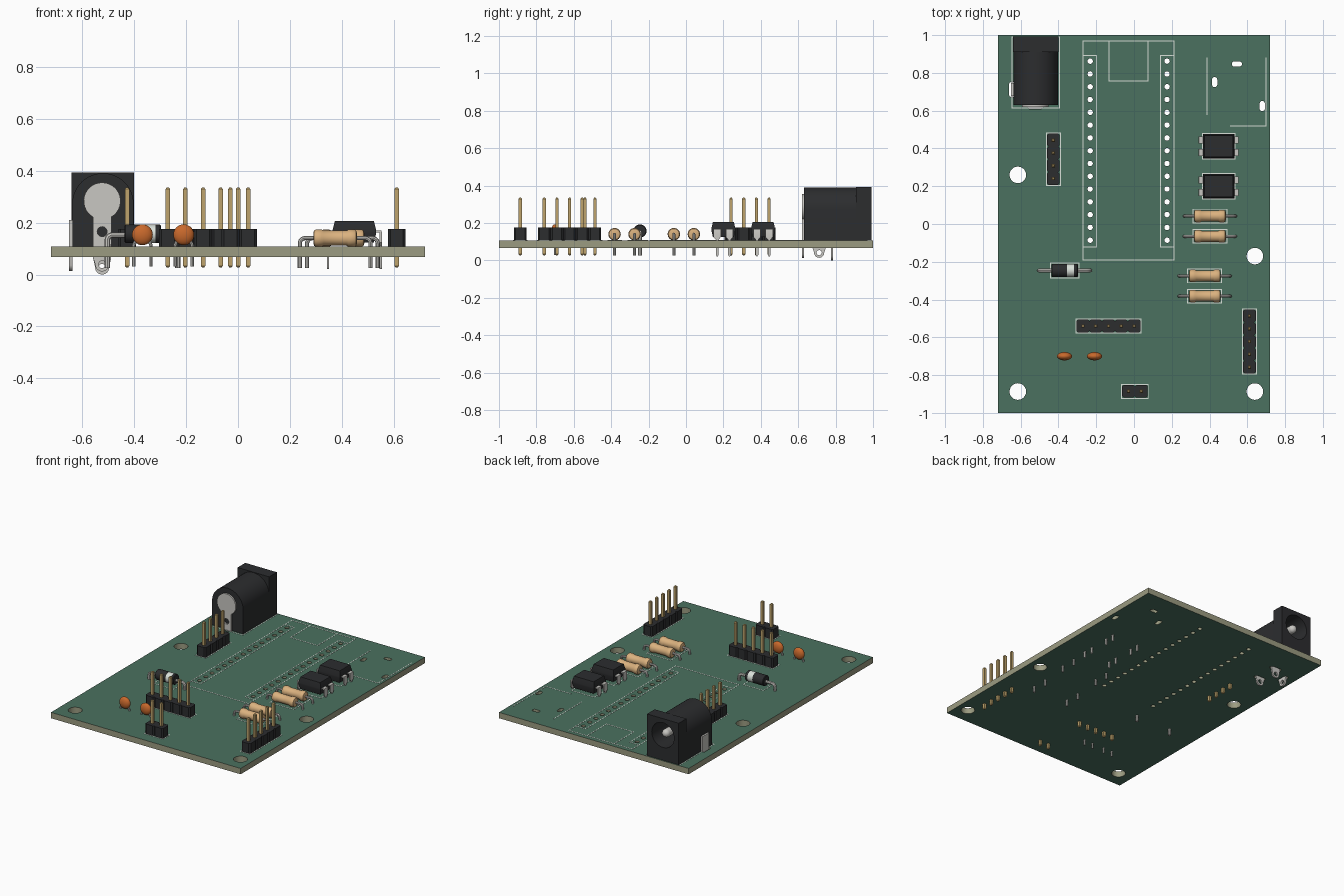
import bpy, bmesh
from math import pi, sin, cos, radians
from mathutils import Matrix, Vector

if "Cube" in bpy.data.objects:
    bpy.data.objects.remove(bpy.data.objects["Cube"])

TOP = 0.107      # upper face of the board
P = 0.0677       # pin pitch


def material(name, r, g, b):
    m = bpy.data.materials.new(name)
    m.diffuse_color = (r, g, b, 1)
    m.use_nodes = True
    m.node_tree.nodes["Principled BSDF"].inputs["Base Color"].default_value = m.diffuse_color
    return m


GREEN = material("mask_green", 0.07, 0.165, 0.115)
TAN = material("core_tan", 0.33, 0.33, 0.22)
BLACK = material("black_plastic", 0.025, 0.026, 0.028)
GOLD = material("gold_pins", 0.52, 0.37, 0.15)
METAL = material("tin", 0.58, 0.57, 0.54)
BEIGE = material("beige", 0.7, 0.44, 0.21)
ORANGE = material("orange", 0.58, 0.14, 0.025)
WHITE = material("print_white", 0.7, 0.75, 0.7)


def finish(name, bm, *mats):
    """Turn a bmesh into a smooth-by-angle object."""
    bmesh.ops.remove_doubles(bm, verts=bm.verts, dist=1e-5)
    bmesh.ops.recalc_face_normals(bm, faces=bm.faces)
    me = bpy.data.meshes.new(name)
    for f in bm.faces:
        f.smooth = True
    bm.to_mesh(me)
    bm.free()
    me.set_sharp_from_angle(angle=radians(35))
    for m in mats:
        me.materials.append(m)
    ob = bpy.data.objects.new(name, me)
    bpy.context.collection.objects.link(ob)
    return ob


def curve_bmesh(cu):
    """Evaluate a curve to a bmesh and discard the curve."""
    ob = bpy.data.objects.new("temp", cu)
    bpy.context.collection.objects.link(ob)
    dg = bpy.context.evaluated_depsgraph_get()
    me = bpy.data.meshes.new_from_object(ob.evaluated_get(dg))
    bm = bmesh.new()
    bm.from_mesh(me)
    bpy.data.objects.remove(ob)
    bpy.data.curves.remove(cu)
    bpy.data.meshes.remove(me)
    bmesh.ops.remove_doubles(bm, verts=bm.verts, dist=1e-5)
    bmesh.ops.recalc_face_normals(bm, faces=bm.faces)
    return bm


def add_spline(cu, pts, cyclic):
    s = cu.splines.new('POLY')
    s.points.add(len(pts) - 1)
    for q, p in zip(s.points, pts):
        q.co = (*p, *([0] * (3 - len(p))), 1)
    s.use_cyclic_u = cyclic


def prism(loops, lo, hi, axis='z'):
    """Extrude outline plus hole loops along z, y (loops in xz) or x (loops in yz)."""
    cu = bpy.data.curves.new("outline", 'CURVE')
    cu.dimensions = '2D'
    cu.fill_mode = 'BOTH'
    cu.extrude = (hi - lo) / 2
    for l in loops:
        add_spline(cu, l, True)
    bm = curve_bmesh(cu)
    mid = (lo + hi) / 2
    rot = {'z': Matrix.Translation((0, 0, mid)),
           'y': Matrix.Translation((0, mid, 0)) @ Matrix.Rotation(pi / 2, 4, 'X'),
           'x': Matrix.Translation((mid, 0, 0)) @ Matrix(((0, 0, 1, 0), (1, 0, 0, 0), (0, 1, 0, 0), (0, 0, 0, 1)))}
    bm.transform(rot[axis])
    return bm


def tube(name, paths, r, mat):
    cu = bpy.data.curves.new("path", 'CURVE')
    cu.dimensions = '3D'
    cu.bevel_depth = r
    cu.bevel_resolution = 2
    cu.use_fill_caps = True
    for p in paths:
        add_spline(cu, p, False)
    return finish(name, curve_bmesh(cu), mat)


def arc(cx, cy, r, a0=0, a1=360, n=24):
    k = n if a1 - a0 == 360 else n + 1
    return [(cx + r * cos(radians(a0 + (a1 - a0) * i / n)), cy + r * sin(radians(a0 + (a1 - a0) * i / n))) for i in range(k)]


def slot(cx, cy, hx, hy):
    r = min(hx, hy)
    if hx > hy:
        return arc(cx + hx - r, cy, r, -90, 90, 8) + arc(cx - hx + r, cy, r, 90, 270, 8)
    return arc(cx, cy + hy - r, r, 0, 180, 8) + arc(cx, cy - hy + r, r, 180, 360, 8)


def rect(x0, y0, x1, y1):
    return [(x0, y0), (x1, y0), (x1, y1), (x0, y1)]


def loft(bm, cx, cy, rings):
    """Stack of rectangles (z, half x, half y) skinned into a closed solid."""
    rows = [[bm.verts.new((cx + sx * hx, cy + sy * hy, z)) for sx, sy in ((-1, -1), (1, -1), (1, 1), (-1, 1))] for z, hx, hy in rings]
    for a, b in zip(rows, rows[1:]):
        for i in range(4):
            j = (i + 1) % 4
            bm.faces.new((a[i], a[j], b[j], b[i]))
    bm.faces.new(rows[0][::-1])
    bm.faces.new(rows[-1])


def revolve(name, prof, loc, mats, bands=()):
    """Spin (x, radius) profile about the x axis; bands take the second material."""
    bm = bmesh.new()
    n = 24
    rows = [[bm.verts.new((loc[0] + x, loc[1] + r * cos(2 * pi * i / n), loc[2] + r * sin(2 * pi * i / n))) for i in range(n)] for x, r in prof]
    for k, (a, b) in enumerate(zip(rows, rows[1:])):
        for i in range(n):
            f = bm.faces.new((a[i], a[i - 1], b[i - 1], b[i]))
            f.material_index = int(k in bands)
    bm.faces.new(rows[0])
    bm.faces.new(rows[-1])
    return finish(name, bm, *mats)


# Circuit board with mounting holes, module holes and slots
holes = [rect(-0.72, -1, 0.72, 1)]
holes += [arc(x, y, 0.044) for x, y in ((-0.615, 0.26), (0.64, -0.17), (-0.615, -0.887), (0.64, -0.887))]
holes += [arc(x, 0.862 - i * P, 0.0145, n=12) for x in (-0.232, 0.175) for i in range(15)]
holes += [slot(0.545, 0.847, 0.027, 0.014), slot(0.427, 0.751, 0.014, 0.027), slot(0.679, 0.624, 0.014, 0.027)]
holes += [slot(-0.645, 0.712, 0.017, 0.042), slot(-0.523, 0.625, 0.042, 0.017), slot(-0.523, 0.78, 0.042, 0.017)]
bm = prism(holes, 0.067, TOP)
for f in bm.faces:
    f.normal_update()
    f.material_index = 0 if abs(f.normal.z) > 0.5 else 1
finish("circuit_board", bm, GREEN, TAN)

# Printed outlines
ink = bmesh.new()


def line(x0, y0, x1, y1):
    w = 0.0025
    loft(ink, (x0 + x1) / 2, (y0 + y1) / 2, [(z, abs(x1 - x0) / 2 + w, abs(y1 - y0) / 2 + w) for z in (TOP, TOP + 0.001)])


def frame(x0, y0, x1, y1):
    line(x0, y0, x1, y0)
    line(x0, y1, x1, y1)
    line(x0, y0, x0, y1)
    line(x1, y0, x1, y1)


frame(-0.27, -0.19, 0.212, 0.968)
frame(-0.27, -0.122, -0.198, 0.892)
frame(0.14, -0.122, 0.212, 0.892)
frame(-0.132, 0.757, 0.074, 0.968)
line(0.386, 0.58, 0.386, 0.88)
line(0.70, 0.52, 0.70, 0.88)
line(0.51, 0.52, 0.70, 0.52)
frame(-0.645, 0.615, -0.395, 0.99)


# Pin headers
def header(name, x, y, n, along):
    h, c = P / 2, 0.009
    side = []
    for i in range(n):
        a = (i - 0.5) * P
        side += [(a, h - c), (a + c, h), (a + P - c, h), (a + P, h - c)]
    ring = side + [(u, -v) for u, v in reversed(side)]
    ring = [p for i, p in enumerate(ring) if p != ring[i - 1]]
    to = (lambda u, v: (x + u, y + v)) if along == 'x' else (lambda u, v: (x + v, y - u))
    finish(name + "_body", prism([[to(*p) for p in ring]], TOP, TOP + 0.068), BLACK)
    pins = bmesh.new()
    for i in range(n):
        loft(pins, *to(i * P, 0), [(0.027, 0.004, 0.004), (0.033, 0.0086, 0.0086), (0.329, 0.0086, 0.0086), (0.335, 0.004, 0.004)])
    finish(name + "_pins", pins, GOLD)
    a, b = to(-h - 0.003, -h - 0.003), to((n - 0.5) * P + 0.003, h + 0.003)
    frame(*a, *b)


header("left_header", -0.427, 0.444, 4, 'y')
header("right_header", 0.611, -0.487, 5, 'y')
header("centre_header", -0.27, -0.54, 5, 'x')
header("switch_header", -0.029, -0.886, 2, 'x')


# Axial parts: resistors and diode share bent wire leads
def leads(name, x0, x1, y, z, r):
    b = 0.02
    left = [(x0, y, 0.025)] + [(px, y, pz) for px, pz in reversed(arc(x0 + b, z - b, b, 90, 180, 6))]
    right = [(px, y, pz) for px, pz in arc(x1 - b, z - b, b, 0, 90, 6)][::-1] + [(x1, y, 0.025)]
    tube(name, [left + right], r, METAL)


for i, (cx, y) in enumerate(((0.402, 0.042), (0.402, -0.065), (0.374, -0.275), (0.374, -0.382))):
    half = [(0.084, 0.02), (0.081, 0.029), (0.074, 0.0333), (0.052, 0.0333), (0.044, 0.029)]
    revolve(f"resistor_{i+1}_body", [(-x, r) for x, r in half] + half[::-1], (cx, y, 0.14), [BEIGE])
    leads(f"resistor_{i+1}_lead", cx - 0.136, cx + 0.136, y, 0.14, 0.008)
    frame(cx - 0.09, y - 0.036, cx + 0.09, y + 0.036)

revolve("diode_body", [(-0.07, 0.031), (-0.066, 0.035), (0.012, 0.035), (0.05, 0.035), (0.066, 0.035), (0.07, 0.031)],
        (-0.367, -0.246, 0.157), [BLACK, WHITE], bands=(2,))
leads("diode_lead", -0.503, -0.232, -0.246, 0.152, 0.0105)
frame(-0.443, -0.286, -0.29, -0.206)

# Ceramic disc capacitors
for i, x in enumerate((-0.368, -0.209)):
    bm = bmesh.new()
    bmesh.ops.create_uvsphere(bm, u_segments=24, v_segments=14, radius=0.04,
                              matrix=Matrix.Translation((x, -0.7, 0.153)) @ Matrix.Diagonal((1, 0.55, 1, 1)))
    finish(f"capacitor_{i+1}_disc", bm, ORANGE)
    tube(f"capacitor_{i+1}_legs", [[(x + s * 0.02, -0.7, 0.145), (x + s * 0.033, -0.7, 0.113), (x + s * 0.033, -0.7, 0.03)] for s in (-1, 1)], 0.0065, METAL)

# Four-pin chips
for i, cy in enumerate((0.412, 0.2)):
    cx = 0.448
    bm = bmesh.new()
    loft(bm, cx, cy, [(0.124, 0.075, 0.056), (0.16, 0.084, 0.064), (0.17, 0.084, 0.064), (0.206, 0.075, 0.056)])
    finish(f"chip_{i+1}_body", bm, BLACK)
    bm = bmesh.new()
    for s in (-1, 1):
        for dy in (-0.033, 0.033):
            x = cx + s * 0.1015
            loft(bm, cx + s * 0.09, cy + dy, [(0.161, 0.0145, 0.019), (0.169, 0.0145, 0.019)])
            loft(bm, x, cy + dy, [(0.022, 0.004, 0.003), (0.03, 0.004, 0.0075), (0.112, 0.004, 0.0075),
                                  (0.124, 0.004, 0.019), (0.163, 0.004, 0.019), (0.169, 0.002, 0.019)])
    finish(f"chip_{i+1}_pins", bm, METAL)
    frame(cx - 0.086, cy - 0.067, cx + 0.086, cy + 0.067)
finish("printed_outlines", ink, WHITE)

# Power jack: square mouth, arched barrel, closed rear wall, centre pin
jx, jz = -0.52, 0.28
arch = [(jx - 0.118, TOP), (jx + 0.118, TOP)] + arc(jx, 0.272, 0.118, 0, 180, 24)
bore = arc(jx, jz, 0.085, n=32)
finish("jack_mouth", prism([rect(-0.64, TOP, -0.4, 0.393), bore], 0.91, 0.993, 'y'), BLACK)
finish("jack_barrel", prism([arch, bore], 0.67, 0.91, 'y'), BLACK)
finish("jack_rear_wall", prism([arch], 0.63, 0.67, 'y'), BLACK)
pin = finish("jack_centre_pin", prism([arc(jx, jz, 0.027)], 0.67, 0.955, 'y'), METAL)
bm = bmesh.new()
bmesh.ops.create_uvsphere(bm, u_segments=24, v_segments=12, radius=0.027, matrix=Matrix.Translation((jx, 0.955, jz)))
finish("jack_pin_tip", bm, METAL)
finish("jack_rear_contact", prism([arc(-0.523, 0.283, 0.071, -60, 240, 28) + [(-0.558, 0.1), (-0.488, 0.1)], arc(-0.523, 0.165, 0.019)], 0.62, 0.631, 'y'), METAL)
finish("jack_side_contact", prism([rect(0.677, 0.1, 0.747, 0.21)], -0.65, -0.637, 'x'), METAL)


# Solder tabs with eyelets under the jack
def tab(name, c, zlow, lo, hi, axis):
    r = 0.027
    outline = [(c + 0.035, 0.112), (c - 0.035, 0.112), (c - 0.035, 0.066)] + arc(c, zlow + r, r, 180, 360, 14) + [(c + 0.035, 0.066)]
    finish(name, prism([outline, arc(c, zlow + r, 0.014, n=16)], lo, hi, axis), METAL)


tab("jack_rear_tab", -0.523, 0.012, 0.62, 0.631, 'y')
tab("jack_front_tab", -0.523, 0.0, 0.775, 0.786, 'y')
tab("jack_side_tab", 0.712, 0.014, -0.65, -0.637, 'x')
